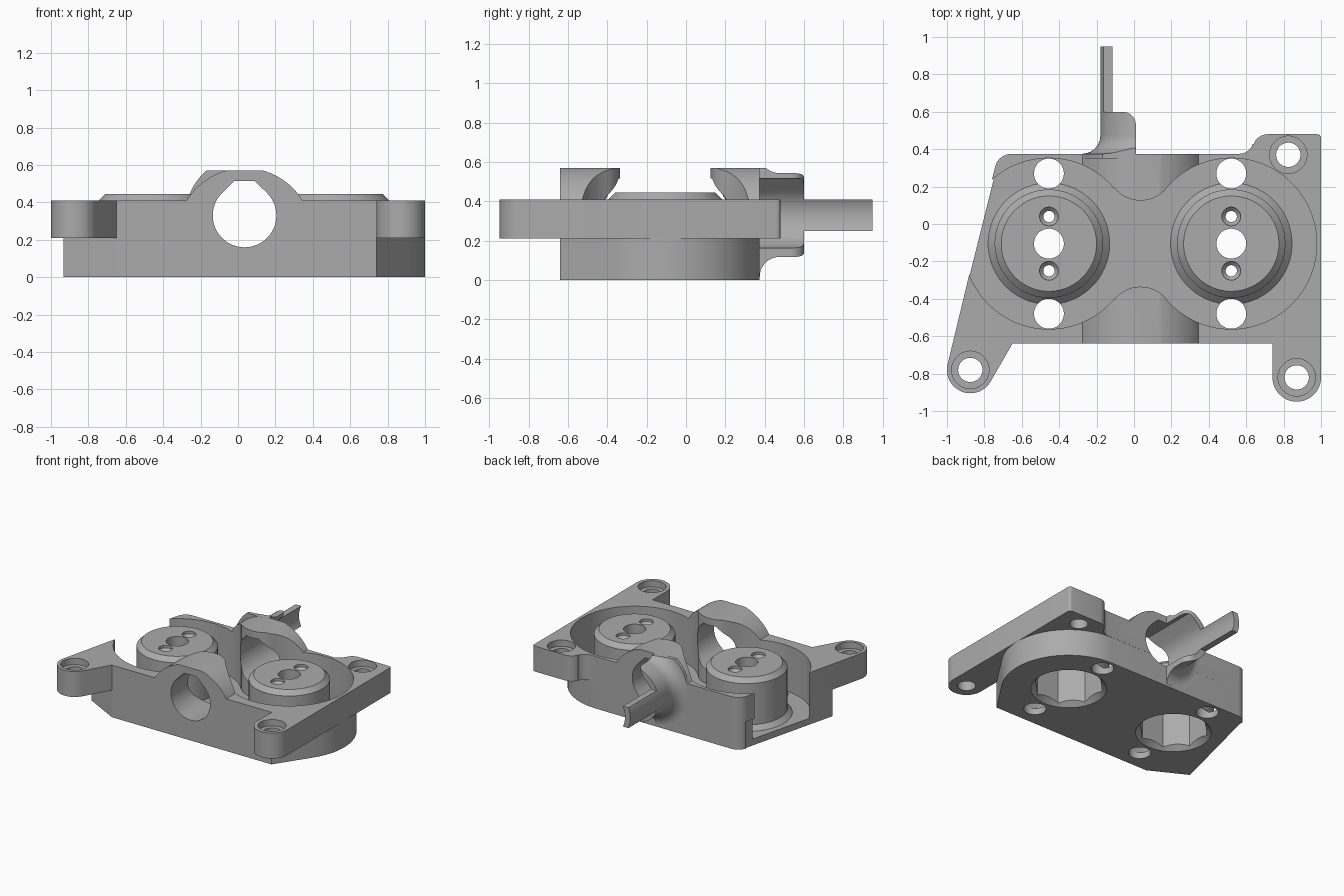
import bpy, bmesh
from math import sin, cos, pi, radians, sqrt

if "Cube" in bpy.data.objects:
    bpy.data.objects.remove(bpy.data.objects["Cube"])

grey = bpy.data.materials.new("mid grey")
grey.use_nodes = True
colour = (0.41, 0.41, 0.41, 1)
grey.diffuse_color = colour
grey.node_tree.nodes["Principled BSDF"].inputs["Base Color"].default_value = colour

LEFT_X, RIGHT_X, CHAMBER_Y = -0.455, 0.52, -0.105
BORE_X, BORE_Z = 0.035, 0.33
FLOOR, PLATE_LOW, PLATE_TOP, HUMP_TOP = 0.05, 0.21, 0.41, 0.57


def arc(cx, cy, r, start, end, steps=16):
    """Points along an arc, angles in degrees."""
    angles = [radians(start + (end - start) * i / steps) for i in range(steps + 1)]
    return [(cx + r * cos(a), cy + r * sin(a)) for a in angles]


def finish(name, bm):
    bmesh.ops.remove_doubles(bm, verts=bm.verts, dist=1e-5)
    bmesh.ops.recalc_face_normals(bm, faces=bm.faces)
    mesh = bpy.data.meshes.new(name)
    bm.to_mesh(mesh)
    bm.free()
    mesh.materials.append(grey)
    ob = bpy.data.objects.new(name, mesh)
    bpy.context.collection.objects.link(ob)
    return ob


def prism(name, points, low, high, along_y=False):
    """Extrude an outline along z, or an x-z outline along y."""
    bm = bmesh.new()
    place = (lambda a, b, h: (a, h, b)) if along_y else (lambda a, b, h: (a, b, h))
    face = bm.faces.new([bm.verts.new(place(a, b, low)) for a, b in points])
    top = bmesh.ops.extrude_face_region(bm, geom=[face])["geom"]
    shift = place(0, 0, high - low)
    bmesh.ops.translate(bm, vec=shift, verts=[v for v in top if isinstance(v, bmesh.types.BMVert)])
    return finish(name, bm)


def turned(name, profile, cx, cy, along_y=False, steps=64):
    """Solid turned from (radius, height) pairs, capped at both ends."""
    bm = bmesh.new()
    rings = []
    for r, h in profile:
        ring = []
        for i in range(steps):
            a = 2 * pi * (i + 0.5) / steps
            u, v = cx + r * cos(a), cy + r * sin(a)
            ring.append(bm.verts.new((u, h, v) if along_y else (u, v, h)))
        rings.append(ring)
    for one, two in zip(rings, rings[1:]):
        for i in range(steps):
            j = (i + 1) % steps
            bm.faces.new((one[i], one[j], two[j], two[i]))
    bm.faces.new(rings[0])
    bm.faces.new(rings[-1])
    return finish(name, bm)


def combine(target, tool, operation):
    """Apply a boolean and drop the tool."""
    mod = target.modifiers.new(operation, "BOOLEAN")
    mod.operation, mod.solver, mod.object = operation, "EXACT", tool
    bpy.ops.object.select_all(action="DESELECT")
    bpy.context.view_layer.objects.active = target
    target.select_set(True)
    bpy.ops.object.modifier_apply(modifier=mod.name)
    bpy.data.objects.remove(tool)


def slant(y):
    return -0.81 + 0.25 * y


# Mounting plate with three lugs
outline = (arc(-0.655, 0.285, 0.09, 166, 90)
           + arc(0.56, 0.455, 0.08, 270, 340, 8) + arc(0.715, 0.40, 0.08, 160, 90, 8)
           + arc(0.98, 0.46, 0.02, 90, 0, 4)
           + arc(0.87, -0.82, 0.13, 0, -180, 24) + [(0.74, -0.64), (-0.65, -0.64)]
           + arc(-0.875, -0.78, 0.125, -30, -194, 24))
body = prism("valve_body", outline, PLATE_LOW, PLATE_TOP)

# Lower housing, rounded around the chamber on the left side
base = ([(slant(0.3), 0.3)] + arc(-0.655, 0.285, 0.09, 160, 90, 10)
        + arc(RIGHT_X, CHAMBER_Y, 0.479, 90, -33.7, 32)
        + [(0.74, -0.64), (-0.65, -0.64), (slant(-0.49), -0.49)])
combine(body, prism("lower_housing", base, 0, 0.3), "UNION")

# Raised hump over the cross bore
reach = sqrt(0.364 ** 2 - 0.35 ** 2)
edge = 74
hump = [(BORE_X + 0.355, 0.3)] + arc(BORE_X, 0.22, 0.364, 26, edge) \
    + arc(BORE_X, 0.22, 0.364, 180 - edge, 154) + [(BORE_X - 0.355, 0.3)]
combine(body, prism("bore_hump", hump, -0.64, 0.375, True), "UNION")

# Half sleeve with a flared root behind the body
flare = [(0.315, 0.35)] + arc(0.315, 0.475, 0.1, 270, 180, 10) + [(0.215, 0.6)]
sleeve = turned("sleeve", flare, BORE_X, BORE_Z, True)
keep = [(-0.4, 0.3), (0.01, 0.3)] + arc(-0.06, 0.53, 0.07, 0, 90, 8) + [(-0.4, 0.6)]
combine(sleeve, prism("sleeve_trim", keep, 0.01, HUMP_TOP), "INTERSECT")
combine(body, sleeve, "UNION")

# Long curved tongue
tongue = turned("tongue", [(0.215, 0.5), (0.215, 0.95)], BORE_X, BORE_Z, True)
strip = [(-0.4, 0.25), (-0.08, 0.25), (-0.08, PLATE_TOP), (-0.4, PLATE_TOP)]
combine(tongue, prism("tongue_trim", strip, 0.4, 1.1, True), "INTERSECT")
combine(body, tongue, "UNION")

# Double chamber with a waist
waist_r, waist = 0.18, 0.41
chamber = (arc(LEFT_X, CHAMBER_Y, 0.457, 40, 320, 64)
           + arc(BORE_X, CHAMBER_Y - waist, waist_r, 140, 40)
           + arc(RIGHT_X, CHAMBER_Y, 0.457, -140, 140, 64)
           + arc(BORE_X, CHAMBER_Y + waist, waist_r, -40, -140))
combine(body, prism("chamber_cutter", chamber, FLOOR, 0.8), "DIFFERENCE")

# Teardrop cross bore
bore = arc(BORE_X, BORE_Z, 0.17, 135, 405, 56) \
    + [(BORE_X + 0.055, BORE_Z + 0.185), (BORE_X - 0.055, BORE_Z + 0.185)]
combine(body, prism("bore_cutter", bore, -1, 1.1, True), "DIFFERENCE")

# Bosses, their hollow undersides and the holes around them
for cx in (LEFT_X, RIGHT_X):
    boss = [(0.325, FLOOR - 0.02), (0.325, FLOOR), (0.29, FLOOR + 0.035),
            (0.29, PLATE_TOP), (0.255, 0.445)]
    combine(body, turned("boss", boss, cx, CHAMBER_Y), "UNION")
    combine(body, turned("recess", [(0.25, -0.1), (0.25, 0.34)], cx, CHAMBER_Y, steps=8), "DIFFERENCE")
    combine(body, turned("recess_rim", [(0.29, -0.02), (0.22, 0.05)], cx, CHAMBER_Y), "DIFFERENCE")
    through = [(0.08, -0.1), (0.08, 0.8)]
    for dy in (-0.375, 0, 0.375):
        combine(body, turned("through_hole", through, cx, CHAMBER_Y + dy, steps=32), "DIFFERENCE")
    sunk = [(0.03, 0.2), (0.03, 0.405), (0.05, 0.425), (0.05, 0.5)]
    for dy in (-0.145, 0.145):
        combine(body, turned("screw_hole", sunk, cx, CHAMBER_Y + dy, steps=32), "DIFFERENCE")

# Counterbored lug holes
for cx, cy in ((-0.875, -0.78), (0.87, -0.82), (0.825, 0.37)):
    step = [(0.065, 0.1), (0.065, 0.36), (0.1, 0.36), (0.1, 0.5)]
    combine(body, turned("lug_hole", step, cx, cy, steps=40), "DIFFERENCE")

bpy.ops.object.shade_smooth_by_angle(angle=radians(25))
